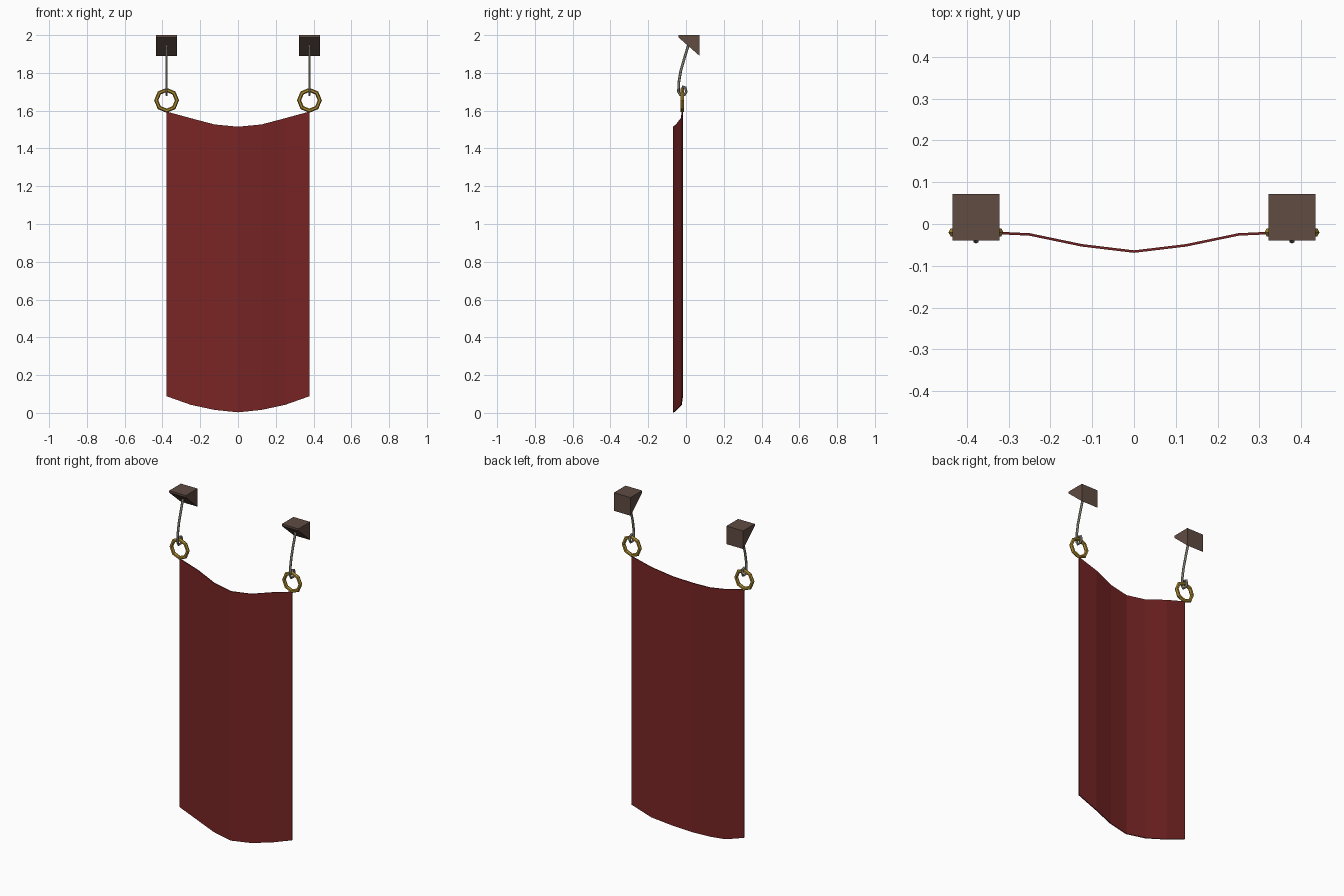
import bpy, bmesh, math
from mathutils import Vector

if "Cube" in bpy.data.objects:
    bpy.data.objects.remove(bpy.data.objects["Cube"])


def material(name, rgb):
    m = bpy.data.materials.new(name)
    m.diffuse_color = (*rgb, 1)
    m.use_nodes = True
    m.node_tree.nodes["Principled BSDF"].inputs["Base Color"].default_value = m.diffuse_color
    return m


RED = material("red_cloth", (0.19, 0.018, 0.018))
BROWN = material("dark_wood", (0.115, 0.072, 0.055))
GOLD = material("brass", (0.40, 0.25, 0.03))
STEEL = material("grey_metal", (0.36, 0.34, 0.28))


def make(name, verts, faces, mat):
    me = bpy.data.meshes.new(name)
    me.from_pydata(verts, [], faces)
    bm = bmesh.new()
    bm.from_mesh(me)
    bmesh.ops.recalc_face_normals(bm, faces=bm.faces)
    bm.to_mesh(me)
    bm.free()
    me.materials.append(mat)
    ob = bpy.data.objects.new(name, me)
    bpy.context.collection.objects.link(ob)
    return ob


def tube(name, x, path, radius, sides, mat, closed=False):
    """Sweep a small polygon along a path of (x, y, z) points in a plane."""
    pts = [Vector(p) for p in path]
    n = len(pts)
    normal = (pts[1] - pts[0]).cross(pts[n // 2] - pts[0]).normalized()
    verts, faces = [], []
    for i, p in enumerate(pts):
        a = pts[(i - 1) % n] if closed or i > 0 else p
        b = pts[(i + 1) % n] if closed or i < n - 1 else p
        side = (b - a).normalized().cross(normal)
        for k in range(sides):
            t = math.tau * k / sides
            q = p + radius * (math.cos(t) * side + math.sin(t) * normal)
            verts.append((q.x + x, q.y, q.z))
    for i in range(n if closed else n - 1):
        for k in range(sides):
            j, k2 = (i + 1) % n, (k + 1) % sides
            faces.append((i * sides + k, i * sides + k2, j * sides + k2, j * sides + k))
    if not closed:
        faces += [tuple(range(sides)), tuple(range((n - 1) * sides, n * sides))]
    return make(name, verts, faces, mat)


# Hanging cloth: half profile of (x, y, top z, bottom z), mirrored
half = [(0, -0.066, 1.515, 0.003), (0.125, -0.051, 1.527, 0.016),
        (0.25, -0.025, 1.56, 0.043), (0.378, -0.019, 1.595, 0.088)]
prof = [(-x, y, t, b) for x, y, t, b in half[:0:-1]] + half
verts = [(x, y, z) for x, y, t, b in prof for z in (b, t)]
faces = [(2 * i, 2 * i + 2, 2 * i + 3, 2 * i + 1) for i in range(len(prof) - 1)]
cloth = make("banner_cloth", verts, faces, RED)
mod = cloth.modifiers.new("thickness", 'SOLIDIFY')
mod.thickness, mod.offset = 0.006, 0

# Hook path in the side plane: leaning rod ending in an upturned loop
hook = [(0.012, 1.945), (-0.008, 1.88), (-0.028, 1.81), (-0.038, 1.75), (-0.040, 1.70),
        (-0.030, 1.683), (-0.008, 1.683), (0.001, 1.70), (-0.003, 1.722), (-0.022, 1.727)]

for label, x in (("left", -0.378), ("right", 0.378)):
    # Wedge-shaped bracket
    w = 0.056
    sec = [(-0.04, 2.0), (0.072, 2.0), (0.072, 1.89), (-0.04, 1.988)]
    v = [(x + s * w, y, z) for s in (-1, 1) for y, z in sec]
    f = [(0, 1, 2, 3), (4, 5, 6, 7)] + [(i, (i + 1) % 4, (i + 1) % 4 + 4, i + 4) for i in range(4)]
    make("wall_bracket_" + label, v, f, BROWN)
    # Octagonal ring
    ring = [(0.055 * math.cos(math.tau * i / 8), -0.02, 1.655 + 0.055 * math.sin(math.tau * i / 8))
            for i in range(8)]
    tube("banner_ring_" + label, x, ring, 0.011, 6, GOLD, closed=True)
    # Hook
    tube("hook_" + label, x, [(0, y, z) for y, z in hook], 0.007, 6, STEEL)
